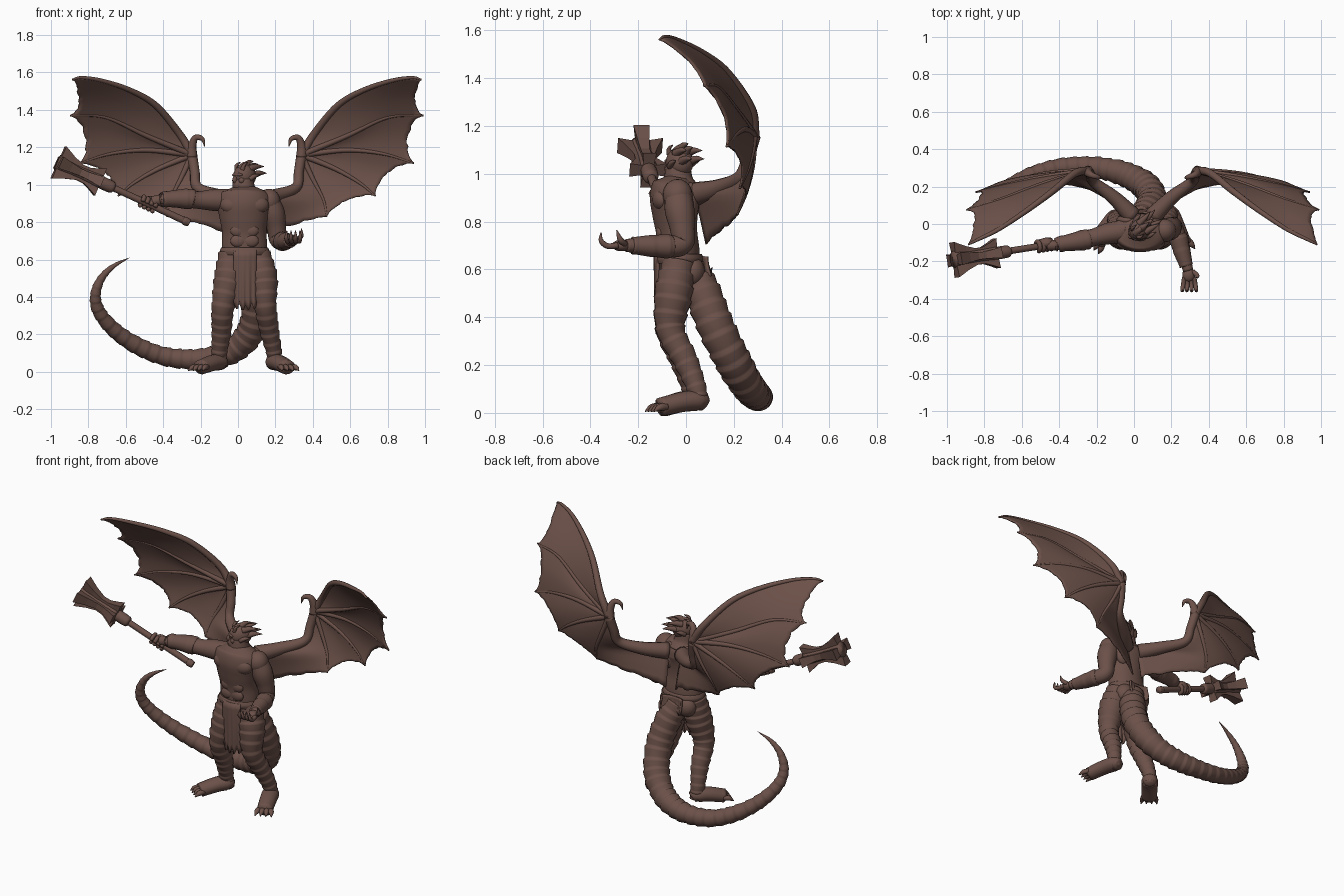
import bpy, bmesh, math, random
from mathutils import Vector, Matrix

if "Cube" in bpy.data.objects:
    bpy.data.objects.remove(bpy.data.objects["Cube"])
random.seed(4)

SKIN = bpy.data.materials.new("dark_brown")
SKIN.diffuse_color = (0.15, 0.083, 0.067, 1)
SKIN.use_nodes = True
SKIN.node_tree.nodes["Principled BSDF"].inputs["Base Color"].default_value = SKIN.diffuse_color


def finish(name, bm, smooth=True):
    bmesh.ops.recalc_face_normals(bm, faces=bm.faces)
    for f in bm.faces:
        f.smooth = smooth
    me = bpy.data.meshes.new(name)
    bm.to_mesh(me)
    bm.free()
    me.materials.append(SKIN)
    ob = bpy.data.objects.new(name, me)
    bpy.context.collection.objects.link(ob)
    return ob


def curve(pts, n):
    """Smooth curve through points of any dimension, n samples per span."""
    p = [Vector(q) for q in pts]
    p = [p[0] * 2 - p[1]] + p + [p[-1] * 2 - p[-2]]
    out = []
    for i in range(1, len(p) - 2):
        a, b, c, d = p[i - 1:i + 3]
        for k in range(n):
            t = k / n
            out.append(0.5 * (2 * b + (c - a) * t + (2 * a - 5 * b + 4 * c - d) * t * t
                              + (3 * b - a - 3 * c + d) * t ** 3))
    return out + [p[-2]]


def tube(name, pts, n=6, sides=16, bands=0, amp=0.12, sq=(1, 1, 1)):
    """Tapered tube through (x, y, z, radius); bands adds overlapping rings."""
    path = curve(pts, n)
    bm, rings, nrm = bmesh.new(), [], None
    for i, q in enumerate(path):
        c = q.to_3d()
        tan = (path[min(i + 1, len(path) - 1)].to_3d() - path[max(i - 1, 0)].to_3d()).normalized()
        if nrm is None:
            nrm = tan.orthogonal()
        nrm = (nrm - tan * nrm.dot(tan)).normalized()
        bi = tan.cross(nrm)
        r = max(q[3], 0.001)
        if bands:
            r *= 1 - amp * ((i / (len(path) - 1) * bands) % 1)
        ring = []
        for k in range(sides):
            a = math.tau * k / sides
            o = (nrm * math.cos(a) + bi * math.sin(a)) * r
            ring.append(bm.verts.new(c + Vector((o.x * sq[0], o.y * sq[1], o.z * sq[2]))))
        rings.append(ring)
    for a, b in zip(rings, rings[1:]):
        for k in range(sides):
            bm.faces.new((a[k], a[(k + 1) % sides], b[(k + 1) % sides], b[k]))
    bm.faces.new(rings[0])
    bm.faces.new(rings[-1])
    return finish(name, bm)


def blob(name, loc, size, turn=0):
    bm = bmesh.new()
    bmesh.ops.create_uvsphere(bm, u_segments=20, v_segments=12, radius=1)
    bm.transform(Matrix.Translation(loc) @ Matrix.Rotation(turn, 4, 'Z') @ Matrix.Diagonal((*size, 1)))
    return finish(name, bm)


# torso, muscles and belt
tube("torso", [(.035, -.03, .58, .11), (.035, -.03, .66, .122), (.033, -.038, .75, .119), (.032, -.045, .83, .133),
               (.033, -.045, .9, .148), (.035, -.035, .95, .13), (.035, -.03, .985, .065)], sides=28, sq=(1, .72, 1))
tube("belt", [(.035, -.03, .625, .128), (.035, -.03, .645, .133), (.035, -.03, .665, .126)], sides=28, sq=(1, .77, 1))
tube("neck", [(.035, -.025, .93, .085), (.032, -.032, .975, .062), (.03, -.033, 1.03, .052)])
for s in (-1, 1):
    blob("pectoral", (.035 + s * .06, -.1, .892), (.07, .042, .05))
    blob("shoulder_blade", (.035 + s * .065, .02, .88), (.065, .035, .085))
    blob("buttock", (.035 + s * .055, .025, .59), (.065, .055, .065))
    for z in (.7, .755, .81):
        blob("abdominal", (.035 + s * .034, -.107, z), (.042, .019, .034))

# head turned towards the weapon arm
F, C = Vector((-.78, -.62, 0)), Vector((.032, -.03, 1.035))
S = Vector((.62, -.78, 0))
TURN = math.atan2(F.y, F.x)


def hp(f, s, u):
    return C + F * f + S * s + Vector((0, 0, u))


blob("skull", hp(-.005, 0, .012), (.066, .054, .062), TURN)
blob("jaw", hp(.025, 0, -.035), (.044, .039, .042), TURN)
blob("brow", hp(.045, 0, .018), (.018, .04, .012), TURN)
blob("nose", hp(.062, 0, -.008), (.014, .011, .02), TURN)
blob("mouth", hp(.055, 0, -.038), (.012, .022, .008), TURN)
for s in (-1, 1):
    blob("cheek", hp(.035, s * .028, -.012), (.02, .016, .018), TURN)
    tube("ear", [(*hp(.0, s * .048, -.005), .014), (*hp(-.025, s * .058, .01), .012), (*hp(-.06, s * .064, .02), .002)], sides=8)
    tube("horn", [(*hp(.03, s * .025, .045), .013), (*hp(.025, s * .032, .07), .009), (*hp(.0, s * .032, .085), .002)], sides=8)
    for f, u, w in ((-.015, .05, .028), (-.04, .015, .022)):
        tube("hair_spike", [(*hp(f, s * w, u), .02), (*hp(f - .045, s * w * 1.2, u + .012), .014),
                            (*hp(f - .09, s * w * 1.5, u + .012), .001)], sides=8)
for f, u in ((.03, .055), (0, .065), (-.03, .05)):
    tube("hair_crest", [(*hp(f, 0, u - .01), .022), (*hp(f - .03, 0, u + .018), .014), (*hp(f - .065, 0, u + .026), .001)], sides=8)

# legs wrapped in bands
LEGS = {"left": [(-.035, -.03, .63, .072), (-.05, -.052, .5, .083), (-.08, -.066, .35, .065), (-.088, -.015, .22, .056),
                 (-.1, .025, .1, .045), (-.1, .03, .03, .045)],
        "right": [(.105, -.03, .63, .072), (.133, -.052, .5, .083), (.146, -.064, .35, .063), (.168, -.002, .22, .055),
                  (.193, .045, .1, .044), (.195, .05, .03, .044)]}
TOES = {"left": Vector((-.2, -.095, 0)), "right": Vector((.263, -.108, 0))}
for side, pts in LEGS.items():
    tube(side + "_leg", pts, n=18, sides=20, bands=13, amp=.11)
    heel = Vector(pts[-1][:2] + (0,))
    d = (TOES[side] - heel)
    q = Vector((-d.y, d.x, 0)).normalized()
    # foot with clawed toes
    a, b, c = heel - d * .18, heel + d * .4, TOES[side]
    tube(side + "_foot", [(*a.to_2d(), .035, .035), (*heel.to_2d(), .05, .05), (*b.to_2d(), .046, .05),
                          (*c.to_2d(), .024, .046)], sq=(1, 1, .85))
    for k in (-1.5, -.5, .5, 1.5):
        o = c + q * k * .022 - d * .08
        e = o + d * .2 + q * k * .006
        g = o + d * .36 + q * k * .01
        tube(side + "_toe", [(*o.to_2d(), .026, .016), (*e.to_2d(), .022, .015), (*g.to_2d(), .006, .002)], sides=8)

# loincloth with pleats and ragged hem, and a short rear flap
for name, y, x0, x1, top, low in (("loincloth", -.135, -.025, .1, .655, .36), ("rear_flap", .078, -.03, .1, .655, .58)):
    bm, cols = bmesh.new(), []
    for i in range(25):
        u = i / 24
        hem = low - .035 * abs(math.sin(u * 12)) + .03 * abs(u - .5)
        cols.append([bm.verts.new((x0 + (x1 - x0) * u, y + .004 * math.sin(u * 26) * j / 8 + .06 * (u - .5) ** 2 + .012 * (j / 8) ** 2,
                                   top + (hem - top) * j / 8)) for j in range(9)])
    for a, b in zip(cols, cols[1:]):
        for j in range(8):
            bm.faces.new((a[j], a[j + 1], b[j + 1], b[j]))
    finish(name, bm).modifiers.new("thickness", 'SOLIDIFY').thickness = .012

# arm holding the weapon
blob("left_shoulder", (-.06, -.035, .915), (.066, .06, .062))
tube("left_arm", [(-.03, -.035, .915, .06), (-.13, -.05, .918, .058), (-.21, -.07, .918, .047), (-.27, -.085, .925, .048),
                  (-.4, -.11, .92, .03), (-.46, -.115, .91, .028)])
tube("left_bracer", [(-.24, -.08, .922, .05), (-.255, -.083, .924, .057), (-.32, -.095, .925, .05), (-.4, -.108, .922, .042),
                     (-.405, -.11, .922, .036)], n=8, bands=3, amp=.06)
# open arm
blob("right_shoulder", (.165, -.035, .912), (.062, .062, .066))
tube("right_arm", [(.155, -.035, .93, .055), (.188, -.027, .85, .062), (.205, -.015, .77, .052), (.213, -.015, .71, .047),
                   (.235, -.07, .695, .045), (.27, -.18, .7, .032), (.29, -.25, .7, .028)])
tube("right_bracer", [(.233, -.06, .697, .045), (.238, -.075, .697, .052), (.255, -.14, .698, .047), (.28, -.225, .7, .037)],
     n=8, bands=3, amp=.06)
blob("right_palm", (.293, -.27, .7), (.034, .04, .024))
for k in range(4):
    x = .27 + k * .017
    tube("right_finger", [(x, -.285, .7, .013), (x + (k - 1.5) * .005, -.328, .698, .012), (x + (k - 1.5) * .008, -.355, .72, .01),
                          (x + (k - 1.5) * .006, -.355, .755, .002)], sides=8)
tube("right_thumb", [(.315, -.255, .705, .013), (.338, -.275, .725, .012), (.34, -.29, .765, .002)], sides=8)

# war hammer: shaft, collars and four flared flanges
A, H, E = Vector((-.27, -.08, .8)), Vector((-.725, -.155, 1.01)), Vector((-.965, -.19, 1.12))
D = (E - A).normalized()
ROT = D.to_track_quat('Z', 'Y').to_matrix().to_4x4()


def along(t):
    return A + (H - A) * t


tube("shaft", [(*A, .019), (*along(.5), .018), (*E, .018)])
tube("pommel", [(*along(-.02), .02), (*along(.03), .023), (*along(.06), .018)])
tube("collar", [(*along(.86), .02), (*along(.89), .032), (*along(1.0), .034), (*along(1.05), .03)])
tube("hammer_core", [(*along(1.03), .042), (*((H + E) / 2), .036), (*E, .045)])
PROFILE = [(.012, .08), (.05, .062), (.09, .046), (.135, .044), (.195, .064), (.262, .095)]
for k in range(4):
    bm, rows = bmesh.new(), []
    for l, r in PROFILE:
        w = .006 + r * .3
        rows.append([bm.verts.new(v) for v in ((0, -.018, l), (r, -w, l), (r, w, l), (0, .018, l))])
    for a, b in zip(rows, rows[1:]):
        for j in range(4):
            bm.faces.new((a[j], a[(j + 1) % 4], b[(j + 1) % 4], b[j]))
    bm.faces.new(rows[0])
    bm.faces.new(rows[-1])
    bm.transform(Matrix.Translation(H) @ ROT @ Matrix.Rotation(k * math.pi / 2, 4, 'Z'))
    finish("hammer_flange", bm, False)
# gripping hand
blob("left_hand", along(.46) + Vector((.012, .012, .01)), (.042, .03, .034))
U = ROT.to_3x3()
for k in range(4):
    o = along(.39 + k * .048)
    ring = [(*(o + U @ Vector((.027 * math.cos(a), .027 * math.sin(a), 0))), .012) for a in (0, 1, 2, 3, 4, 5)]
    tube("left_finger", ring, n=3, sides=8)

# ringed tail
tube("tail", [(.035, .03, .6, .07), (.075, .075, .49, .082), (.098, .13, .35, .082), (.07, .195, .22, .08), (-.01, .25, .125, .073),
              (-.12, .288, .078, .066), (-.25, .307, .066, .058), (-.4, .3, .084, .053), (-.54, .262, .14, .049),
              (-.66, .205, .222, .043), (-.742, .145, .32, .037), (-.762, .107, .41, .03), (-.73, .093, .5, .022),
              (-.665, .095, .565, .013), (-.58, .11, .61, .001)], n=15, sides=20, bands=33, amp=.12)

# wings: five finger bones from the wrist, arm bone to the back, membrane between
W = (.34, .285, 1.16)
BONES = [[W, (.41, .27, 1.275), (.535, .17, 1.425), (.67, .07, 1.505), (.82, -.03, 1.556), (.93, -.085, 1.573), (.98, -.11, 1.562)],
         [W, (.58, .215, 1.26), (.8, .135, 1.36), (.99, .075, 1.37)],
         [W, (.58, .25, 1.185), (.78, .21, 1.165), (.94, .17, 1.115)],
         [W, (.52, .275, 1.085), (.65, .255, 1.01), (.735, .225, .94)],
         [W, (.4, .275, 1.03), (.455, .25, .92), (.475, .215, .83)],
         [W, (.325, .26, 1.07), (.31, .225, .985), (.2, .14, .94), (.1, .04, .915), (.085, .06, .82), (.08, .085, .705)]]
SCALLOP = [.08, .1, .12, .13, .02]


def sample(bone, t):
    path = curve(bone, 12)
    f = t * (len(path) - 1)
    i = min(int(f), len(path) - 2)
    return path[i].lerp(path[i + 1], f - i)


for side, s in (("right", 1), ("left", -1)):
    def flip(p, s=s):
        return Vector((.047 + s * (p[0] - .047), p[1], p[2]))
    bm = bmesh.new()
    N, M = 18, 16
    for k in range(5):
        grid = []
        for j in range(M + 1):
            u = j / M
            end = 1 - SCALLOP[k] * math.sin(math.pi * u) ** .6
            if 0 < j < M:
                end -= random.uniform(0, .025)
            col = []
            for i in range(N + 1):
                t = end * i / N
                p = sample(BONES[k], t).lerp(sample(BONES[k + 1], t), u)
                p.y += .02 * math.sin(math.pi * u) * t
                col.append(bm.verts.new(flip(p)))
            grid.append(col)
        for a, b in zip(grid, grid[1:]):
            for i in range(N):
                bm.faces.new((a[i], a[i + 1], b[i + 1], b[i]))
    bmesh.ops.remove_doubles(bm, verts=bm.verts, dist=.0005)
    mod = finish(side + "_wing_membrane", bm).modifiers.new("thickness", 'SOLIDIFY')
    mod.thickness, mod.offset = .008, 0
    for k, bone in enumerate(BONES[:5]):
        r0 = .024 if k == 0 else .017
        tube(side + "_wing_finger", [(*flip(p), r0 + (.005 - r0) * i / (len(bone) - 1)) for i, p in enumerate(bone)], n=8, sides=10)
    tube(side + "_wing_arm", [(*flip(p), r) for p, r in zip(BONES[5][:5], (.028, .026, .028, .038, .05))], sides=14)
    # thumb claw
    tube(side + "_wing_claw", [(*flip(p), r) for p, r in (((.34, .28, 1.15), .03), ((.34, .275, 1.205), .024), ((.322, .262, 1.25), .017),
                               ((.285, .25, 1.245), .012), ((.272, .245, 1.205), .002))], sides=10)
